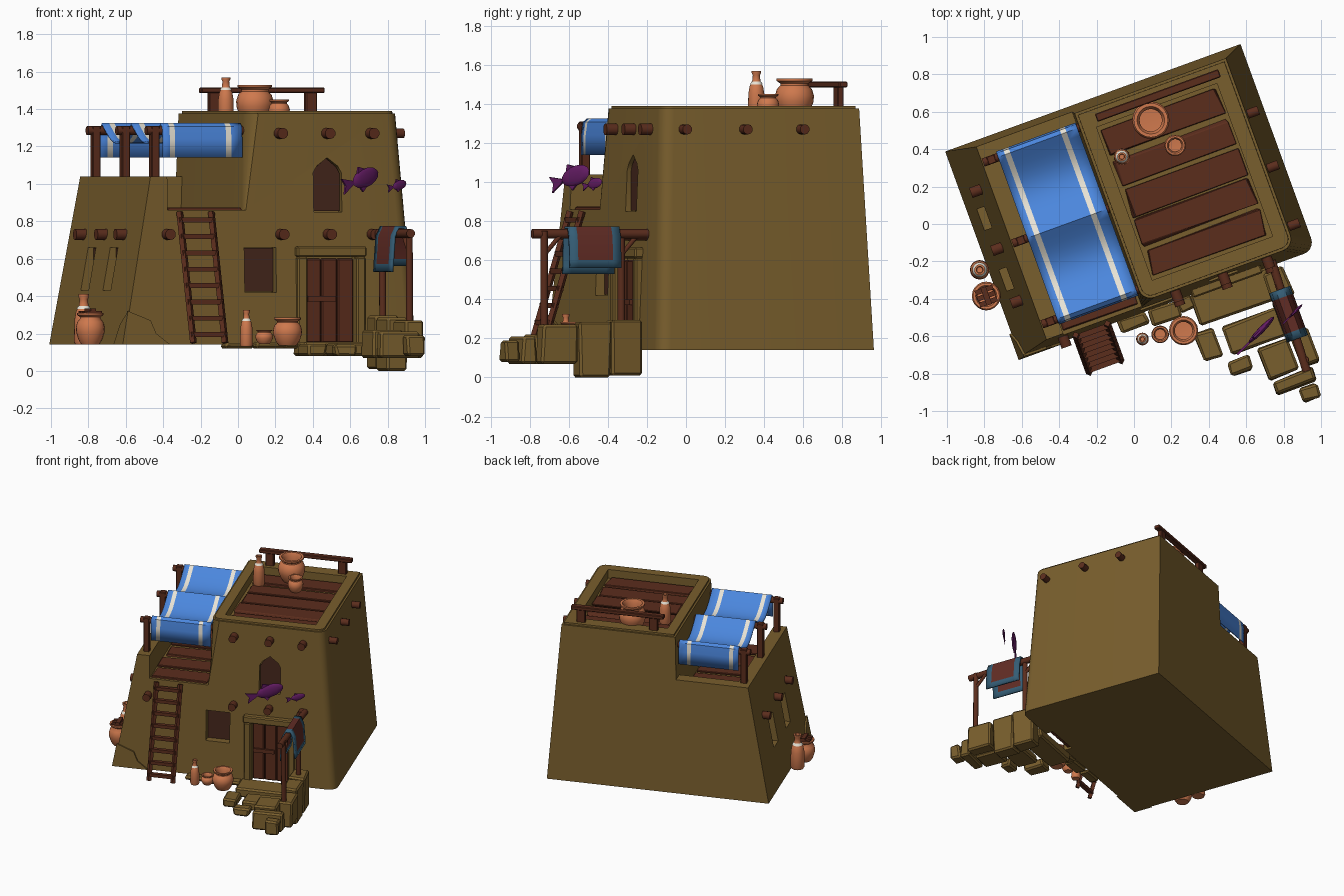
import bpy, bmesh, math, random
from mathutils import Matrix, Vector

if "Cube" in bpy.data.objects:
    bpy.data.objects.remove(bpy.data.objects["Cube"])
random.seed(4)
# House frame: turned 20 degrees about z; parts use local (l, w, z)
FRAME = Matrix.Translation((-.02, .125, 0)) @ Matrix.Rotation(math.radians(20), 4, 'Z')

def mat(name, c):
    m = bpy.data.materials.new(name)
    m.diffuse_color = (*c, 1)
    m.use_nodes = True
    m.node_tree.nodes["Principled BSDF"].inputs["Base Color"].default_value = m.diffuse_color
    return m
MUD = mat('mud', (.19, .112, .026)); WOOD = mat('wood', (.105, .026, .012))
DARK = mat('dark_wood', (.06, .02, .012)); CLAY = mat('clay', (.62, .19, .075))
CREAM = mat('cream', (.8, .76, .66)); BLUE = mat('blue', (.07, .24, .72))
RED = mat('red', (.12, .025, .018)); TEAL = mat('teal', (.035, .11, .18)); PURPLE = mat('purple', (.13, .012, .13))

def finish(name, bm, mats, frame=FRAME, smooth=False):
    bmesh.ops.recalc_face_normals(bm, faces=bm.faces)
    me = bpy.data.meshes.new(name)
    bm.to_mesh(me); bm.free()
    ob = bpy.data.objects.new(name, me)
    bpy.context.collection.objects.link(ob)
    for m in (mats if isinstance(mats, list) else [mats]):
        me.materials.append(m)
    ob.matrix_world = frame
    if smooth:
        bpy.ops.object.select_all(action='DESELECT')
        ob.select_set(True); bpy.context.view_layer.objects.active = ob
        bpy.ops.object.shade_smooth_by_angle(angle=math.radians(40))
    return ob

def box(name, l0, l1, w0, w1, z0, z1, m, bevel=0., jit=0.):
    bm = bmesh.new()
    bmesh.ops.create_cube(bm, size=1)
    for v in bm.verts:
        v.co = ((l0+l1)/2+v.co.x*(l1-l0), (w0+w1)/2+v.co.y*(w1-w0), (z0+z1)/2+v.co.z*(z1-z0))
        v.co += Vector((random.uniform(-jit, jit), random.uniform(-jit, jit), 0))
    if bevel:
        bmesh.ops.bevel(bm, geom=bm.edges[:], offset=bevel, segments=1, affect='EDGES')
    return finish(name, bm, m)

def rod(name, p, q, r, m=WOOD, seg=10):
    p, q = Vector(p), Vector(q); d = q-p
    bm = bmesh.new()
    bmesh.ops.create_cone(bm, cap_ends=True, segments=seg, radius1=r, radius2=r, depth=d.length,
                          matrix=Matrix.Translation((p+q)/2) @ d.to_track_quat('Z', 'Y').to_matrix().to_4x4())
    return finish(name, bm, m, smooth=seg > 4)

def prism(name, pts, depth, m):
    """Extrude a loop of points by a vector; depth may be a function of point."""
    bm = bmesh.new()
    a = [bm.verts.new(p) for p in pts]
    b = [bm.verts.new(depth(p)) for p in pts]
    bm.faces.new(a); bm.faces.new(b)
    for i in range(len(a)):
        j = (i+1) % len(a)
        bm.faces.new((a[i], a[j], b[j], b[i]))
    return finish(name, bm, m)

# Sloping wall planes
front = lambda z: -.585+.055*(z-.14)/1.25
left = lambda z: -.84+.165*(z-.14)/.9
right = lambda z: .84-.1*(z-.14)/1.25
back = lambda z: .585-.045*(z-.14)/1.25
FLOOR, LOW, TOP = .86, 1.04, 1.39

# Main mud house: stepped profile, rounded front corners
prof = [(left(.14), .14), (right(.14), .14), (right(TOP), TOP), (-.12, TOP), (-.135, FLOOR), (left(FLOOR), FLOOR)]
house = prism('house_walls', [(l, front(z), z) for l, z in prof], lambda p: (p[0], back(p[2]), p[2]), MUD)
bm = bmesh.new(); bm.from_mesh(house.data)
def lengthwise(e, x):
    a, b = e.verts
    return a.co.y < -.4 and b.co.y < -.4 and abs(a.co.z-b.co.z) > .3 and (a.co.x+b.co.x)/2 > x
bmesh.ops.bevel(bm, geom=[e for e in bm.edges if lengthwise(e, -.3)], offset=.065, segments=5, affect='EDGES', profile=.5)
bmesh.ops.bevel(bm, geom=[e for e in bm.edges if all(v.co.z > 1.38 for v in e.verts)], offset=.014, segments=2, affect='EDGES')
bm.to_mesh(house.data); bm.free()

# Openings cut from the house
def window_loop(c, hw, z0, z1, arch, w):
    pts = [(c-hw, w, z0), (c+hw, w, z0)]
    if arch:
        return pts + [(c+hw, w, z1-.08), (c+hw*.75, w, z1-.045), (c, w, z1), (c-hw*.75, w, z1-.045), (c-hw, w, z1-.08)]
    return pts + [(c+hw, w, z1), (c-hw, w, z1)]
cutters = [box('cut_roof', -.035, .65, -.44, .43, 1.32, 1.6, MUD), box('cut_door', .2, .48, -.8, -.525, .1, .61, MUD)]
for c, hw, z0, z1, arch in [(-.058, .09, .42, .66, False), (.331, .08, .85, 1.14, True)]:
    cutters.append(prism('cut_window', window_loop(c, hw, z0, z1, arch, -.8), lambda p: (p[0], -.5, p[2]), MUD))
    prism('window_shutter', window_loop(c, hw-.004, z0+.004, z1-.004, arch, -.525), lambda p: (p[0], -.495, p[2]), DARK)
for w in (.177, -.168):
    cutters.append(box('cut_slit', -1, -.69, w-.06, w+.06, .43, .66, MUD))
    box('slit_shutter', -.715, -.685, w-.056, w+.056, .434, .656, DARK)
for c in cutters:
    md = house.modifiers.new('cut', 'BOOLEAN')
    md.operation, md.object, md.solver = 'DIFFERENCE', c, 'EXACT'
    bpy.context.view_layer.objects.active = house
    bpy.ops.object.modifier_apply(modifier=md.name)
    bpy.data.objects.remove(c)
bpy.ops.object.select_all(action='DESELECT')
house.select_set(True)
bpy.ops.object.shade_smooth_by_angle(angle=math.radians(30))

# Terrace parapets on the left and back
prism('left_parapet', [(left(FLOOR), front(FLOOR), FLOOR), (-.58, front(FLOOR), FLOOR), (-.58, front(LOW), LOW), (left(LOW), front(LOW), LOW)],
      lambda p: (p[0], back(p[2]), p[2]), MUD)
prism('back_parapet', [(-.58, .46, FLOOR), (-.58, back(FLOOR), FLOOR), (-.58, back(LOW), LOW), (-.58, .46, LOW)],
      lambda p: (-.128, p[1], p[2]), MUD)

# Floor planks on terrace and roof
for i in range(5):
    w = -.45+i*.19
    box('terrace_plank', -.57, -.145, w-.075, w+.075, FLOOR-.005, FLOOR+.014, WOOD, .004, .01)
    w = -.35+i*.17
    box('roof_plank', -.015, .63, w-.07, w+.07, 1.315, 1.34, WOOD, .004, .014)

# Corner plaster patch
o = .012
prism('plaster_patch_front', [(left(.14)-o, front(.14), .14), (left(.32)-o, front(.32), .32), (-.69, front(.27), .27), (-.66, front(.2), .2), (-.58, front(.14), .14)],
      lambda p: (p[0], p[1]-o, p[2]), MUD)
prism('plaster_patch_side', [(left(.14), front(.14)-o, .14), (left(.32), front(.32)-o, .32), (left(.25), -.5, .25), (left(.14), -.45, .14)],
      lambda p: (p[0]-o, p[1], p[2]), MUD)

# Beam ends poking through the walls
for l in (.06, .33, .58):
    for z in (.73, 1.27):
        rod('beam_end', (l, -.5, z), (l, front(z)-.06, z), .03)
rod('beam_end', (-.587, -.5, .73), (-.587, front(.73)-.06, .73), .03)
for w in (.33, 0, -.3):
    rod('beam_end', (-.66, w, .73), (left(.73)-.055, w, .73), .03)
for w in (-.42, -.09, .22):
    rod('beam_end', (.69, w, 1.27), (right(1.27)+.06, w, 1.27), .026)

# Door, planks and surround
for i in range(3):
    box('door_plank', .203+i*.092, .29+i*.092, -.56, -.52, .15, .6, WOOD, .006)
box('door_bar', .21, .37, -.575, -.555, .37, .4, WOOD)
box('lintel', .14, .535, -.605, -.53, .61, .665, MUD, .008)
box('door_jamb', .145, .2, -.6, -.53, .14, .61, MUD, .008)
box('door_jamb', .48, .53, -.6, -.53, .14, .61, MUD, .008)

# Entry stones: centre l, w, size l, w, bottom, top
for l, w, a, b, z0, z1 in [(.34, -.67, .44, .18, .08, .155), (.388, -.885, .31, .16, .08, .15), (.126, -.87, .11, .16, .08, .145),
        (.451, -1.07, .17, .18, .07, .22), (.249, -1.03, .12, .08, .08, .14), (.494, -1.205, .23, .075, .07, .21),
        (.551, -1.295, .1, .075, .08, .19), (.61, -1.06, .11, .19, .07, .27), (.59, -.69, .12, .16, .01, .295),
        (.59, -.86, .12, .17, 0, .285), (-.21, -.615, .16, .07, .12, .15), (-.03, -.63, .17, .09, .12, .155), (.09, -.62, .09, .08, .12, .15)]:
    box('entry_stone', l-a/2, l+a/2, w-b/2, w+b/2, z0, z1, MUD, .012, .008)

# Ladder
foot, head = Vector((-.43, -.79, .15)), Vector((-.43, -.575, .85))
for s in (-.09, .09):
    rod('ladder_rail', foot+Vector((s, 0, 0)), head+Vector((s, 0, 0)), .019, WOOD, 4)
for i in range(8):
    p = foot.lerp(head, (i+.5)/8)
    box('ladder_rung', p.x-.1, p.x+.1, p.y-.015, p.y+.015, p.z-.013, p.z+.013, WOOD)

# Roof rail
box('roof_rail', -.02, .682, .455, .5, 1.485, 1.515, WOOD, .005)
for l in (.06, .61):
    box('roof_rail_post', l-.035, l+.03, .46, .495, 1.37, 1.49, WOOD, .005)

def sheet(name, path, cols, axis, mats, pick, thick):
    """Cloth strip: path of (a, z) swept over column positions."""
    bm = bmesh.new()
    g = [[bm.verts.new((c, a, z) if axis == 'l' else (a, c, z)) for c in cols] for a, z in path]
    for i in range(len(path)-1):
        for j in range(len(cols)-1):
            bm.faces.new((g[i][j], g[i][j+1], g[i+1][j+1], g[i+1][j])).material_index = pick(i, j)
    ob = finish(name, bm, mats, smooth=True)
    md = ob.modifiers.new('thick', 'SOLIDIFY'); md.thickness = thick; md.offset = 0
    return ob

# Striped awning on posts and poles
for w in (.46, 0, -.46):
    box('awning_post', -.645, -.6, w-.023, w+.023, 1.0, 1.31, WOOD, .004)
    rod('awning_pole', (-.67, w, 1.285), (-.1, w, 1.285), .024)
sag = [(-.46+.92*i/24, 1.32-.1*abs(math.sin(2*math.pi*i/24))) for i in range(25)]
path = [(-.487, 1.14), (-.487, 1.24), (-.478, 1.305)] + sag + [(.478, 1.305), (.487, 1.24), (.487, 1.14)]
sheet('awning', path, [-.585, -.545, -.515, -.225, -.195, -.133], 'l', [BLUE, CREAM], lambda i, j: int(j in (1, 3)), .01)

# Drying pole with hanging cloth
rod('drying_pole', (.6, -.56, .735), (.575, -1.18, .735), .024)
for w in (-.7, -1.12):
    rod('drying_post', (.59, w, .25), (.588, w, .75), .019)
    rod('drying_brace', (.59, w+.01, .64), (.588, w+.09, .73), .012)
sheet('hanging_cloth', [(.535, .53), (.537, .57), (.548, .72), (.57, .768), (.61, .768), (.63, .72), (.64, .6), (.641, .56)],
      [-1.0, -.955, -.765, -.72], 'w', [RED, TEAL], lambda i, j: int(j != 1 or i in (0, 6)), .014)

# Fish, placed in world space from tail to nose
def fish(tail, nose):
    tail, nose = Vector(tail), Vector(nose); d = nose-tail; n = d.length
    rot = d.to_track_quat('X', 'Z').to_matrix().to_4x4()
    bm = bmesh.new()
    bmesh.ops.create_uvsphere(bm, u_segments=12, v_segments=8, radius=1,
        matrix=Matrix.Translation((.14*n, 0, 0)) @ Matrix.Diagonal((.36*n, .06*n, .18*n, 1)))
    for pts in ([(-.2, .03), (-.5, .15), (-.43, 0), (-.5, -.15), (-.2, -.03)], [(.2, .15), (0, .25), (-.08, .1)], [(.15, -.15), (0, -.24), (-.08, -.1)]):
        f = bm.faces.new([bm.verts.new((x*n, -.02*n, z*n)) for x, z in pts])
        b = [bm.verts.new((v.co.x, .02*n, v.co.z)) for v in f.verts]; a = list(f.verts)
        bm.faces.new(b)
        for i in range(len(a)):
            bm.faces.new((a[i], a[i-1], b[i-1], b[i]))
    finish('fish', bm, PURPLE, Matrix.Translation((tail+nose)/2) @ rot, True)
fish((.56, -.69, .985), (.75, -.495, 1.06))
fish((.8, -.53, .975), (.9, -.43, 1.005))

# Clay pots, placed in world space
JAR = [(0, 0), (.6, 0), (.82, .16), (.98, .4), (1, .55), (.9, .72), (.72, .82), (.72, .87), (.92, .94), (.92, 1), (.74, 1), (.6, .86), (.6, .6), (0, .58)]
BOTTLE = [(0, 0), (.85, 0), (1, .06), (.95, .5), (.8, .66), (.5, .76), (.42, .9), (.55, .95), (.55, 1), (.35, 1), (.3, .85), (0, .84)]
def lathe(name, prof, x, y, z, r, h, m):
    bm = bmesh.new()
    vs = [bm.verts.new((a*r, 0, b*h)) for a, b in prof]
    es = [bm.edges.new(p) for p in zip(vs, vs[1:])]
    bmesh.ops.spin(bm, geom=vs+es, axis=(0, 0, 1), cent=(0, 0, 0), steps=20, angle=2*math.pi)
    bmesh.ops.remove_doubles(bm, verts=bm.verts, dist=1e-5)
    finish(name, bm, m, Matrix.Translation((x, y, z)), True)
for x, y, z, r, h in [(-.79, -.385, .14, .077, .17), (.14, -.59, .145, .047, .075), (.265, -.57, .135, .078, .15),
                      (.09, .555, 1.335, .1, .195), (.22, .42, 1.335, .057, .115)]:
    lathe('clay_jar', JAR, x, y, z, r, h, CLAY)
for x, y, z, r, h in [(-.825, -.245, .14, .052, .27), (.045, -.615, .13, .034, .195), (-.065, .36, 1.335, .043, .235)]:
    lathe('clay_bottle', BOTTLE, x, y, z, r, h, CLAY)
    lathe('bottle_band', [(.6, .71), (.76, .705), (.55, .77)], x, y, z, r, h, CREAM)
# Wooden lid on the left jar
jar = FRAME.inverted() @ Vector((-.79, -.385, 0))
for i in (-1, 0, 1):
    box('jar_lid_slat', jar.x-.05, jar.x+.05, jar.y+i*.034-.013, jar.y+i*.034+.013, .305, .32, WOOD)
box('jar_lid_bar', jar.x-.015, jar.x+.015, jar.y-.05, jar.y+.05, .32, .335, WOOD)
